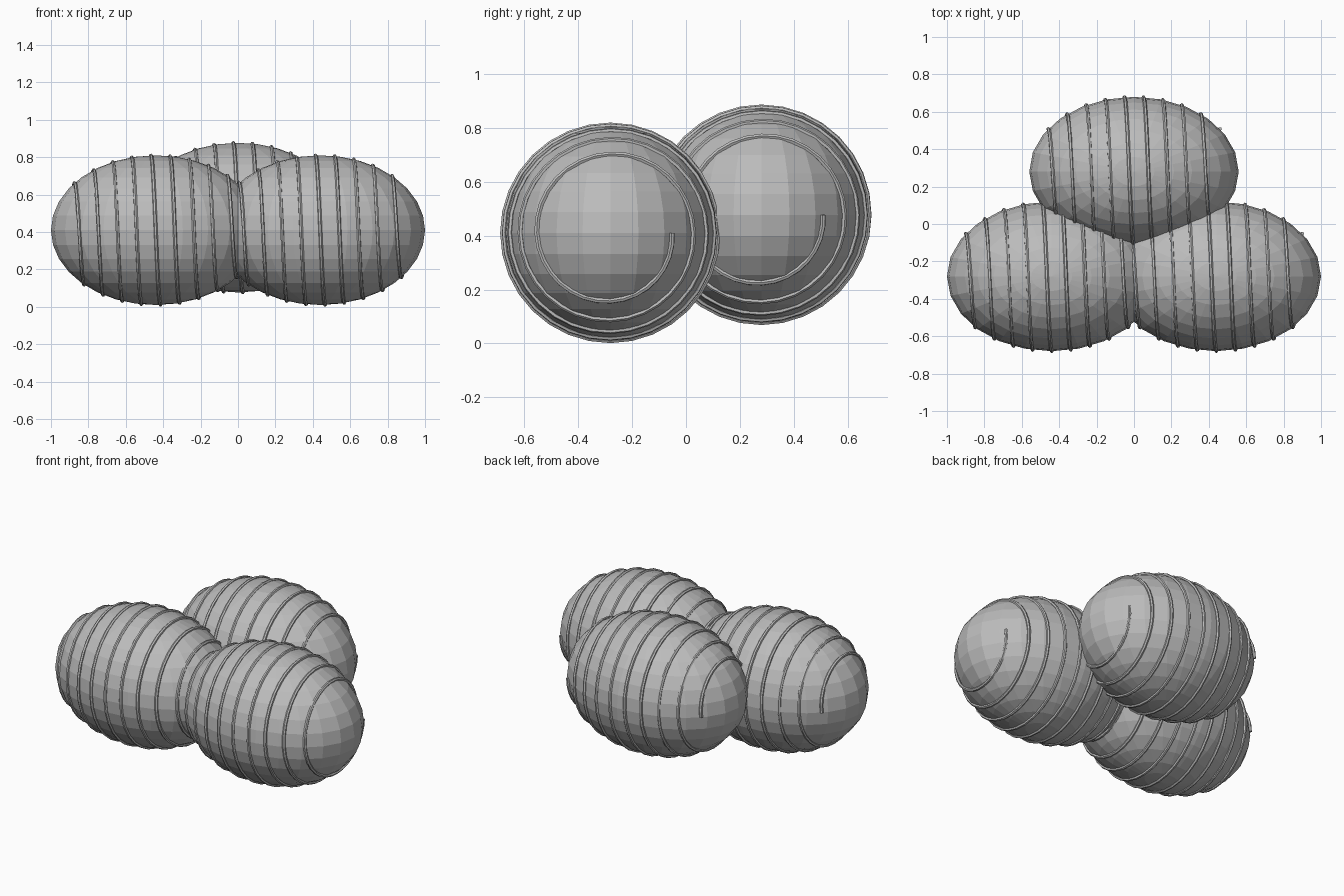
import bpy
from math import sin, cos, sqrt, pi

if "Cube" in bpy.data.objects:
    bpy.data.objects.remove(bpy.data.objects["Cube"], do_unlink=True)

HALF_LENGTH, RADIUS = 0.56, 0.40
COIL_END, TURNS, STEPS = 0.46, 9, 32


def material(name, value):
    mat = bpy.data.materials.new(name)
    mat.use_nodes = True
    colour = (value, value, value, 1)
    mat.diffuse_color = colour
    mat.node_tree.nodes["Principled BSDF"].inputs["Base Color"].default_value = colour
    return mat


grey = material("grey", 0.5)


# Faceted egg-shaped body, lying along x
def add_body(name, centre):
    bpy.ops.mesh.primitive_uv_sphere_add(segments=24, ring_count=16, radius=1, location=centre)
    body = bpy.context.object
    body.name = name
    body.scale = (HALF_LENGTH, RADIUS, RADIUS)
    body.data.materials.append(grey)


# Thin cord wound round the body from one end to the other
def add_coil(name, centre):
    curve = bpy.data.curves.new(name, "CURVE")
    curve.dimensions = "3D"
    curve.bevel_depth = 0.01
    curve.bevel_resolution = 1
    curve.use_fill_caps = True
    spline = curve.splines.new("POLY")
    count = TURNS * STEPS
    spline.points.add(count)
    for i, point in enumerate(spline.points):
        x = COIL_END * (1 - 2 * i / count)
        r = RADIUS * sqrt(1 - (x / HALF_LENGTH) ** 2)
        angle = -2 * pi * i / STEPS
        point.co = (x, r * cos(angle), r * sin(angle), 1)
    spline.use_smooth = False
    curve.materials.append(grey)
    coil = bpy.data.objects.new(name, curve)
    coil.location = centre
    bpy.context.collection.objects.link(coil)


# Two pods in front, one slightly raised behind
pods = {
    "left": (0.44, -0.28, 0.41),
    "right": (-0.44, -0.28, 0.41),
    "back": (0, 0.28, 0.477),
}
for side, centre in pods.items():
    add_body(side + "_pod", centre)
    add_coil(side + "_coil", centre)
